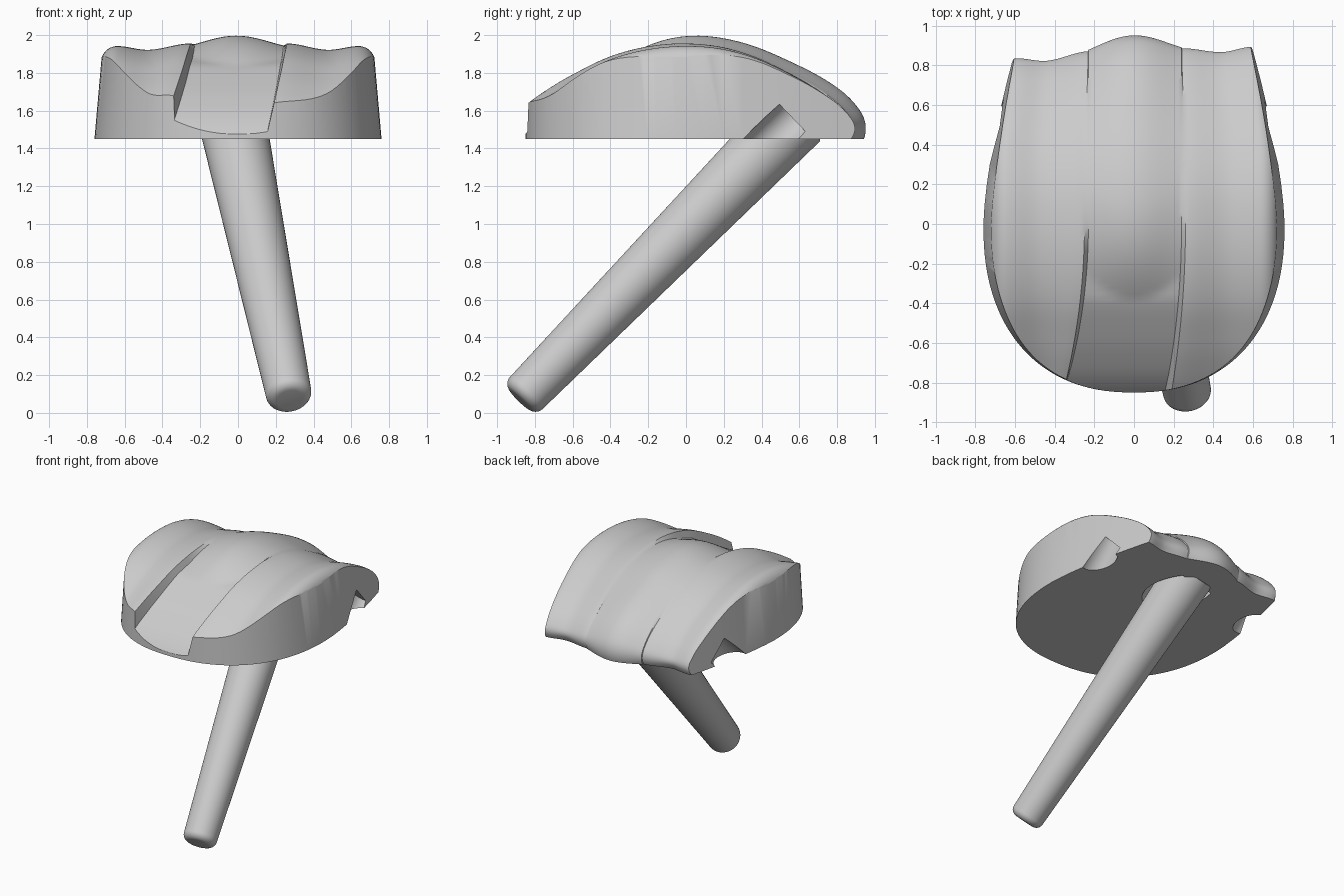
import bpy, bmesh, math
from mathutils import Vector

cube = bpy.data.objects.get("Cube")
if cube:
    bpy.data.objects.remove(cube, do_unlink=True)

BASE = 1.45          # underside height of the head
EDGE, WALL = 0.64, 0.73


def ease(a, b, v):
    t = min(max((v - a) / (b - a), 0), 1)
    return t * t * (3 - 2 * t)


def make(name, bm):
    bmesh.ops.recalc_face_normals(bm, faces=bm.faces)
    mesh = bpy.data.meshes.new(name)
    bm.to_mesh(mesh)
    bm.free()
    obj = bpy.data.objects.new(name, mesh)
    bpy.context.collection.objects.link(obj)
    return obj


def select(obj):
    bpy.ops.object.select_all(action="DESELECT")
    obj.select_set(True)
    bpy.context.view_layer.objects.active = obj


def cut(obj, cutter, mode):
    cutter.hide_render = True
    mod = obj.modifiers.new(mode.lower(), "BOOLEAN")
    mod.operation, mod.solver, mod.object = mode, "EXACT", cutter
    select(obj)
    bpy.ops.object.modifier_apply(modifier=mod.name)
    bpy.data.objects.remove(cutter, do_unlink=True)


def rod(name, start, end, r1, r2, round_tip=0.0, sides=48):
    """Tapered round bar between two points, optionally rounded at its start."""
    axis = (end - start).normalized()
    bm = bmesh.new()
    bmesh.ops.create_cone(bm, cap_ends=True, segments=sides, radius1=r1, radius2=r2,
                          depth=(end - start).length)
    if round_tip:
        rim = [e for e in bm.edges if all(v.co.z < 0 for v in e.verts)]
        bmesh.ops.bevel(bm, geom=rim, offset=round_tip, segments=6, profile=0.5, affect="EDGES")
    bm.transform(Vector((0, 0, 1)).rotation_difference(axis).to_matrix().to_4x4())
    bmesh.ops.translate(bm, verts=bm.verts, vec=(start + end) / 2)
    return make(name, bm)


def spline(pts, steps):
    """Catmull-Rom path returning points and tangents."""
    out = []
    for i in range(1, len(pts) - 2):
        a, b, c, d = pts[i - 1:i + 3]
        for k in range(steps):
            t = k / steps
            p = (2 * b + (c - a) * t + (2 * a - 5 * b + 4 * c - d) * t * t
                 + (3 * b - a - 3 * c + d) * t ** 3) / 2
            q = (c - a) + (2 * a - 5 * b + 4 * c - d) * 2 * t + (3 * b - a - 3 * c + d) * 3 * t * t
            out.append((p, q.normalized()))
    return out


# Relief of the shell, measured outward from the arched path
def lobe(a, groove, ridge):
    if a < 0.48:
        return ridge + (-0.015 - ridge) * ease(groove, 0.48, a)
    if a < EDGE:
        return -0.015 + 0.02 * ease(0.48, EDGE, a)
    t = min((a - EDGE) / (WALL - EDGE), 1)
    return 0.005 - 0.1 * (1 - math.sqrt(1 - t * t))


def middle(x, y):
    floor = -0.03 - 0.11 * max(-0.39 - y, 0) + 0.03 * ease(-0.39, 0.4, y)
    start = -0.39 + 0.14 * (x / 0.25) ** 2
    rise = math.sin(math.pi / 2 * min(max((y - start) / 0.5, 0), 1))
    crown = 0.5 + 0.5 * math.cos(math.pi * min(abs(x + 0.01) / 0.36, 1))
    top = (0.062 + 0.03 * ease(0.4, 0.85, y)) * crown
    return floor + (top - floor) * rise


def section(y):
    """Columns (x, relief) across the shell at one station."""
    left = 0.25 + 0.09 * (min(y, 0) / 0.77) ** 2
    right = 0.26 - 0.07 * (min(y, 0) / 0.83) ** 2
    fade = ease(-0.1, 0.5, y)
    squeeze = 1 - 0.07 * ease(0.3, 0.85, y)

    def side(g, sign):
        ridge = 0.02 * (1 - fade) + middle(sign * g, y) * fade
        xs = [g + (EDGE - g) * i / 18 for i in range(18)]
        xs += [EDGE + (WALL - EDGE) * math.sin(math.pi / 2 * i / 10) for i in range(11)]
        cols = [(sign * a * squeeze, lobe(a, g, ridge)) for a in xs]
        return cols + [(sign * 0.85, -0.1)]

    lo, hi = -left + 0.02, right - 0.02
    mid = [lo + (hi - lo) * i / 28 for i in range(29)]
    return side(left, -1)[::-1] + [(x, middle(x, y)) for x in mid] + side(right, 1)


# Head: relief section swept along a fore-and-aft arch
arch = [(-1.15, 1.1), (-1.06, 1.3), (-0.95, 1.49), (-0.84, 1.61), (-0.7, 1.71), (-0.56, 1.79),
        (-0.39, 1.87), (-0.2, 1.92), (0, 1.937), (0.2, 1.92), (0.4, 1.86), (0.6, 1.755),
        (0.75, 1.65), (0.83, 1.57), (0.86, 1.51), (0.84, 1.45), (0.78, 1.37), (0.7, 1.3)]
bm = bmesh.new()
rows = []
for p, t in spline([Vector(q) for q in arch], 6):
    normal = Vector((-t.y, t.x))
    row = []
    for x, h in section(p.x):
        q = p + normal * h
        row.append(bm.verts.new((x, q.x + 0.05 * x * ease(0.4, 0.85, p.x), q.y)))
    rows.append(row)
for a, b in zip(rows, rows[1:]):
    for i in range(len(a) - 1):
        bm.faces.new((a[i], a[i + 1], b[i + 1], b[i]))
bm.faces.new([r[0] for r in rows])
bm.faces.new([r[-1] for r in rows])
bm.faces.new(rows[0] + rows[-1][::-1])
head = make("head", bm)

# Tapered plan outline that trims the walls and the flat underside
outline = []
for i in range(65):
    a = math.pi * i / 64
    c, s = math.cos(a), math.sin(a)
    outline.append((-0.76 * math.copysign(abs(c) ** (2 / 2.3), c), -0.85 * s ** (2 / 2.3)))
back = [(0.76 - 0.14 * (y / 0.8) ** 1.5, y) for y in (0.1 * k for k in range(1, 12))]
outline += back + [(-x, y) for x, y in reversed(back)]
bm = bmesh.new()
low = [bm.verts.new((x, y, BASE)) for x, y in outline]
high = [bm.verts.new((x * 0.925, y, 2.1)) for x, y in outline]
bm.faces.new(low)
bm.faces.new(high)
for i in range(len(low)):
    j = (i + 1) % len(low)
    bm.faces.new((low[i], low[j], high[j], high[i]))
cut(head, make("outline_cutter", bm), "INTERSECT")

# Slanted notches in both rear side walls
for sign in (-1, 1):
    end = Vector((sign * 0.7, 0.565, 1.56))
    cut(head, rod("notch_cutter", end - Vector((0, 0.43, 0.41)), end, 0.105, 0.105), "DIFFERENCE")

# Handle and the slightly wider socket around it
tip, mouth = Vector((0.275, -0.88, 0.07)), Vector((-0.01, 0.47, BASE))
axis = (mouth - tip).normalized()
cut(head, rod("socket_cutter", mouth - axis * 0.3, mouth + axis * 0.12, 0.2, 0.2), "DIFFERENCE")
handle = rod("handle", tip, mouth + axis * 0.16, 0.12, 0.18, 0.05)

for obj in (head, handle):
    select(obj)
    bpy.ops.object.shade_smooth_by_angle(angle=math.radians(32))
